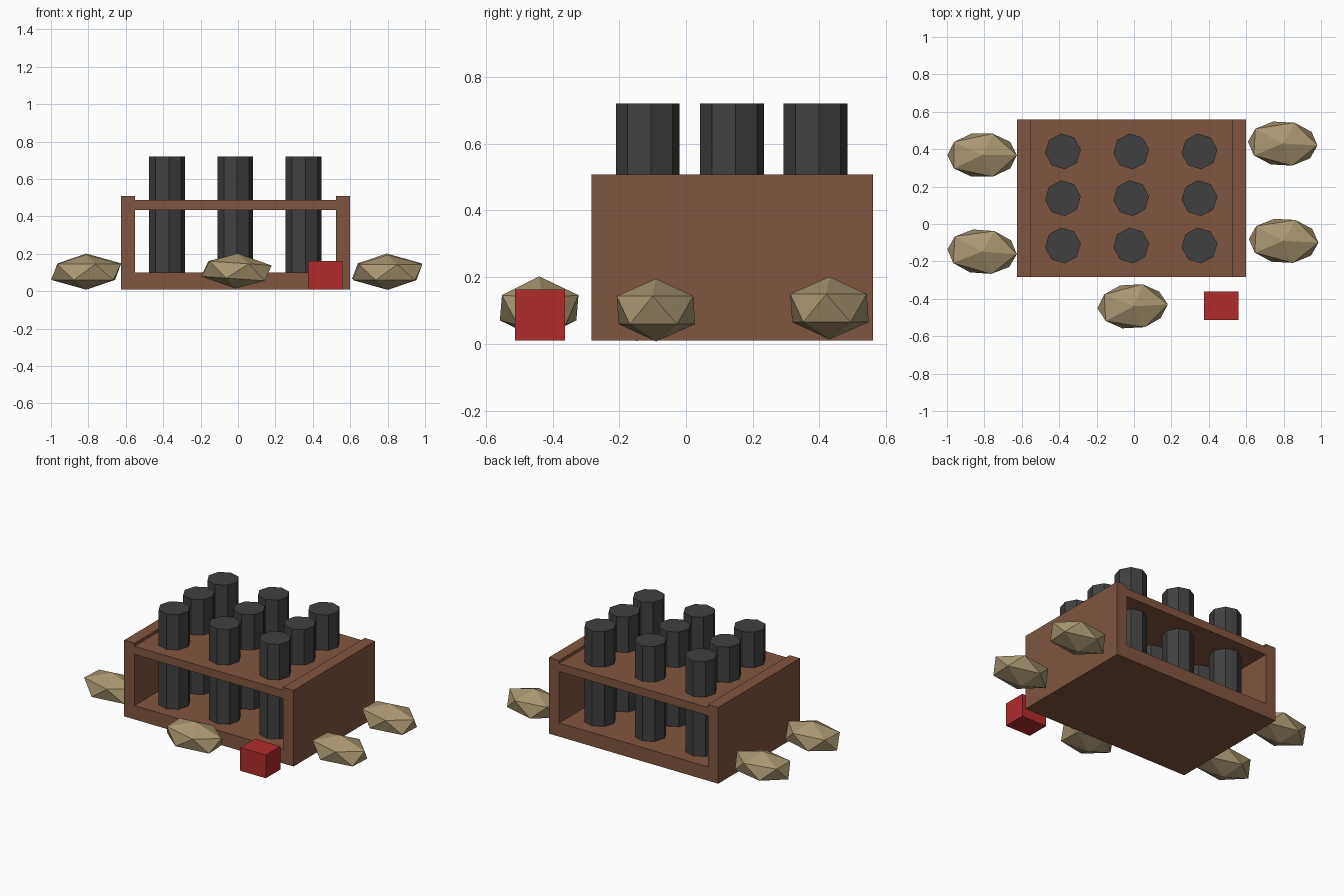
import bpy, math
from mathutils import Matrix, Vector

if "Cube" in bpy.data.objects:
    bpy.data.objects.remove(bpy.data.objects["Cube"])


def material(name, rgb):
    m = bpy.data.materials.new(name)
    m.diffuse_color = (*rgb, 1)
    m.use_nodes = True
    m.node_tree.nodes["Principled BSDF"].inputs["Base Color"].default_value = m.diffuse_color
    return m


wood = material("brown wood", (0.216, 0.093, 0.053))
metal = material("dark grey", (0.051, 0.051, 0.051))
stone = material("tan stone", (0.40, 0.31, 0.17))
red = material("red", (0.44, 0.025, 0.027))


def finish(name, mat):
    ob = bpy.context.object
    ob.name = name
    ob.data.materials.append(mat)
    return ob


def box(name, mat, x, y, z):
    """Box given by its (min, max) range on each axis."""
    bpy.ops.mesh.primitive_cube_add(size=1)
    ob = finish(name, mat)
    size = [r[1] - r[0] for r in (x, y, z)]
    mid = [(r[0] + r[1]) / 2 for r in (x, y, z)]
    ob.data.transform(Matrix.Translation(mid) @ Matrix.Diagonal((*size, 1)))
    return ob


# Rack frame: two end walls, a base and a slightly recessed upper shelf
DEPTH = (-0.283, 0.56)
box("left_wall", wood, (-0.625, -0.55), DEPTH, (0.01, 0.508))
box("right_wall", wood, (0.525, 0.60), DEPTH, (0.01, 0.508))
box("base", wood, (-0.55, 0.525), DEPTH, (0.01, 0.10))
box("upper_shelf", wood, (-0.55, 0.525), DEPTH, (0.435, 0.488))

# Three by three grid of eight-sided tubes
for x in (-0.38, -0.015, 0.35):
    for y in (-0.115, 0.138, 0.388):
        bpy.ops.mesh.primitive_cylinder_add(
            vertices=8, radius=0.096, depth=0.64, location=(x, y, 0.40),
            rotation=(0, 0, math.radians(6)))
        finish("tube", metal)

# Small red block in front
box("red_block", red, (0.375, 0.56), (-0.513, -0.362), (0.01, 0.162))

# Stretched low-poly rocks: centre and a small tilt in degrees
rocks = [((-0.812, 0.368, 0.107), 0, 0),
         ((-0.812, -0.148, 0.102), 0, -4),
         ((0.795, 0.430, 0.107), 0, -3),
         ((0.800, -0.090, 0.101), 0, -3),
         ((-0.008, -0.440, 0.108), 4, 3)]
for centre, tilt, spin in rocks:
    bpy.ops.mesh.primitive_ico_sphere_add(subdivisions=1, radius=1)
    ob = finish("rock", stone)
    ob.data.transform(
        Matrix.Translation(Vector(centre))
        @ Matrix.Rotation(math.radians(spin), 4, 'Z')
        @ Matrix.Rotation(math.radians(tilt), 4, 'Y')
        @ Matrix.Diagonal((0.208, 0.135, 0.094, 1)))
